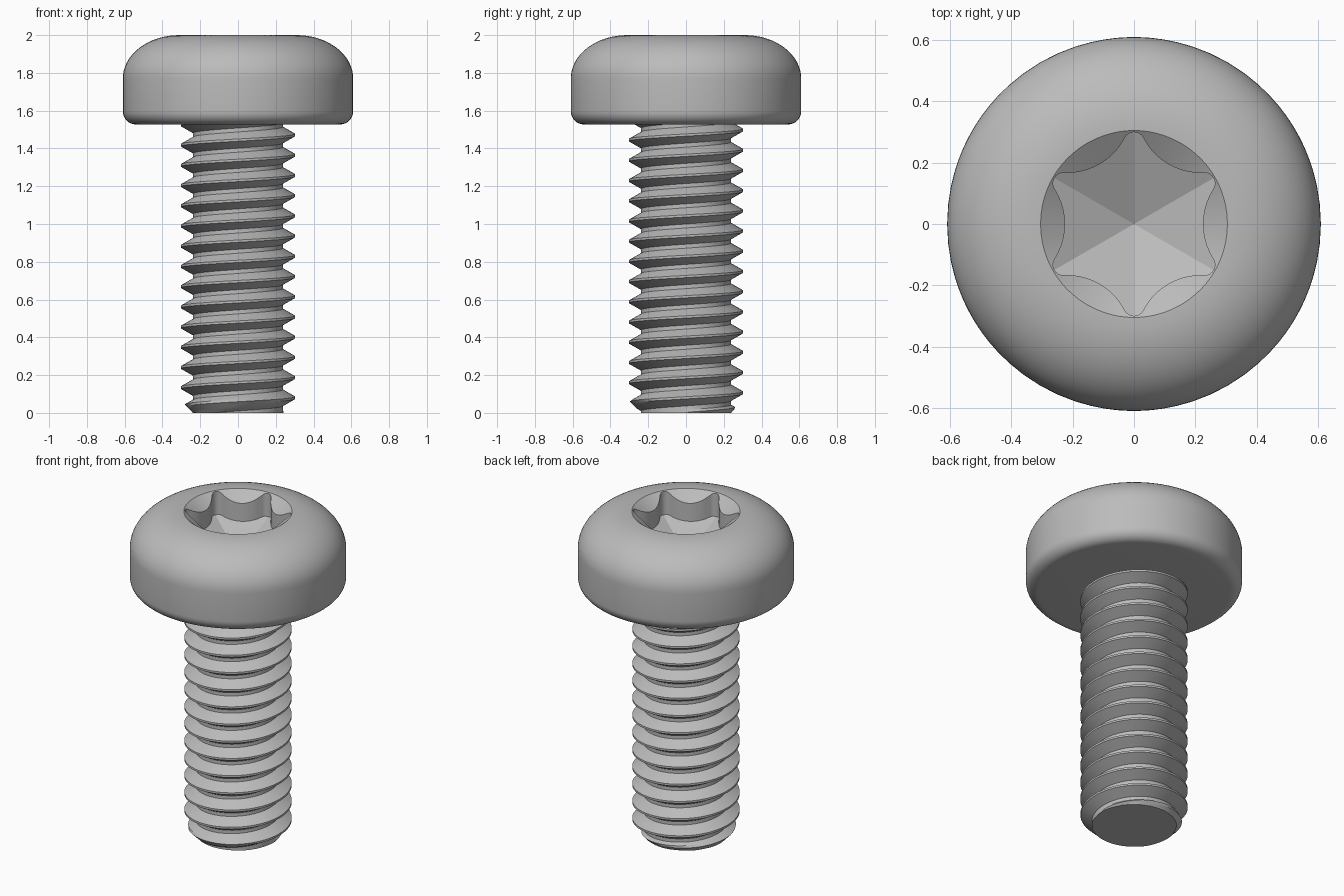
import bpy, bmesh
from math import sin, cos, pi, radians, atan2, hypot, tau

cube = bpy.data.objects.get("Cube")
if cube:
    bpy.data.objects.remove(cube, do_unlink=True)

steel = bpy.data.materials.new("grey_steel")
steel.use_nodes = True
GREY = (0.5, 0.5, 0.5, 1)
steel.diffuse_color = GREY
steel.node_tree.nodes["Principled BSDF"].inputs["Base Color"].default_value = GREY


def finish(bm, name):
    bmesh.ops.recalc_face_normals(bm, faces=bm.faces)
    mesh = bpy.data.meshes.new(name)
    bm.to_mesh(mesh)
    bm.free()
    mesh.materials.append(steel)
    obj = bpy.data.objects.new(name, mesh)
    bpy.context.collection.objects.link(obj)
    bpy.ops.object.select_all(action='DESELECT')
    obj.select_set(True)
    bpy.context.view_layer.objects.active = obj
    bpy.ops.object.shade_smooth_by_angle(angle=radians(20))
    return obj


def arc(cx, cy, rx, ry, a0, a1, n):
    return [(cx + rx * cos(radians(a0 + (a1 - a0) * i / n)),
             cy + ry * sin(radians(a0 + (a1 - a0) * i / n))) for i in range(n + 1)]


# Six-lobed socket outline: alternating inward arcs and rounded tips
def socket_outline():
    unit = arc(0.435, 0, 0.21, 0.21, 213, 147, 10)[:-1]
    tip_x, tip_y = 0.266 * cos(pi / 6), 0.266 * sin(pi / 6)
    unit += arc(tip_x, tip_y, 0.034, 0.034, -33, 93, 8)[:-1]
    points = []
    for k in range(6):
        c, s = cos(k * pi / 3), sin(k * pi / 3)
        points += [(x * c - y * s, x * s + y * c) for x, y in unit]
    return points


# Head: turned profile running over the rim and down into the socket
HEAD_BASE, RIM = 1.527, 0.305
profile = [(0.2, HEAD_BASE)]
profile += arc(0.54, HEAD_BASE + 0.07, 0.07, 0.07, -90, 0, 8)
profile += arc(0.31, 1.77, 0.30, 0.23, 0, 90, 16)
profile += [(RIM, 2.0)]

bm = bmesh.new()
columns = []
for x, y in socket_outline():
    r, a = hypot(x, y), atan2(y, x)
    col = [bm.verts.new((pr * cos(a), pr * sin(a), z)) for pr, z in profile]
    # countersunk edge, then the straight wall to a six-sided pit
    col.append(bm.verts.new((x, y, 2 - 0.7 * (RIM - r))))
    apothem = max(x * cos(k * pi / 3) + y * sin(k * pi / 3) for k in range(6))
    col.append(bm.verts.new((x, y, 1.72 + 0.5 * apothem)))
    columns.append(col)
pit = bm.verts.new((0, 0, 1.72))
for a, b in zip(columns, columns[1:] + columns[:1]):
    for j in range(len(a) - 1):
        bm.faces.new((a[j], b[j], b[j + 1], a[j + 1]))
    bm.faces.new((a[-1], b[-1], pit))
bm.faces.new([col[0] for col in columns])
finish(bm, "screw_head")

# Threaded shank: right-handed helical sweep of one thread profile
PITCH, SEGS, TURNS = 0.107, 64, 18
CREST, ROOT = 0.303, 0.238
START = 0.08 - 2 * PITCH
section = [(-0.006, CREST), (0.006, CREST)]
section += [(0.006 + 0.037 * t, CREST + (ROOT - CREST) * t) for t in (1 / 3, 2 / 3, 1)]
section += [(PITCH - dz, r) for dz, r in section[:1:-1]]

bm = bmesh.new()
rings = []
for i in range(SEGS * (TURNS + 1) + 1):
    a = tau * i / SEGS
    ring = []
    for dz, r in section:
        z = START + PITCH * i / SEGS + dz
        r = min(r, 0.237 + max(z, 0))      # chamfered tip
        ring.append(bm.verts.new((r * cos(a), r * sin(a), z)))
    rings.append(ring)
for i in range(SEGS * TURNS):
    a = rings[i] + rings[i + SEGS][:1]
    b = rings[i + 1] + rings[i + 1 + SEGS][:1]
    for j in range(len(section)):
        bm.faces.new((a[j], b[j], b[j + 1], a[j + 1]))
bmesh.ops.delete(bm, geom=[v for v in bm.verts if not v.link_faces], context='VERTS')

# Trim both ends flat and close them
for height, up in ((0, -1), (HEAD_BASE + 0.03, 1)):
    bmesh.ops.bisect_plane(bm, geom=bm.verts[:] + bm.edges[:] + bm.faces[:],
                           plane_co=(0, 0, height), plane_no=(0, 0, up),
                           clear_outer=True)
    rim = [e for e in bm.edges if e.is_boundary
           and all(abs(v.co.z - height) < 1e-4 for v in e.verts)]
    bmesh.ops.holes_fill(bm, edges=rim, sides=0)
finish(bm, "threaded_shank")
